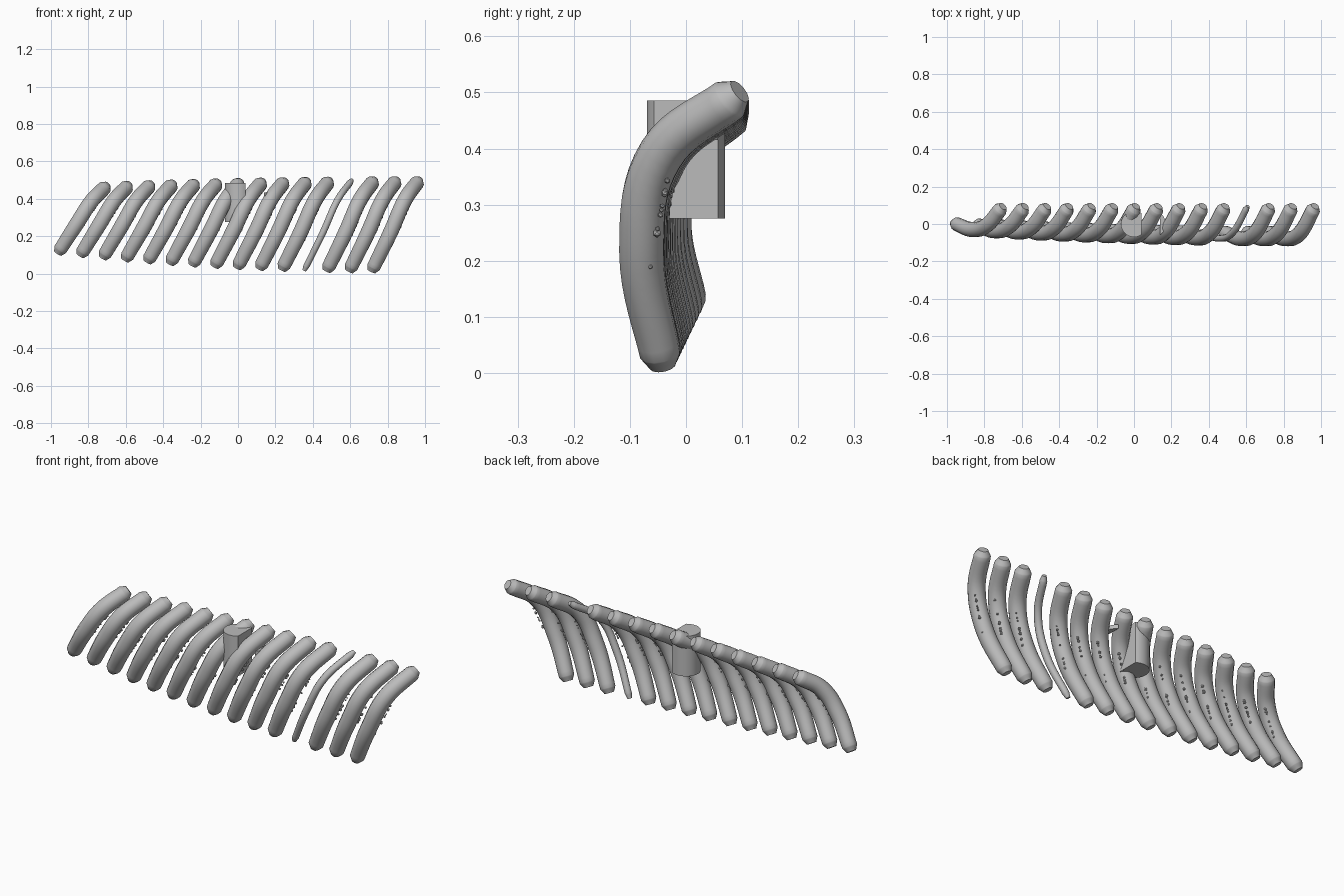
import bpy, bmesh, math, random
from mathutils import Vector

if "Cube" in bpy.data.objects:
    bpy.data.objects.remove(bpy.data.objects["Cube"])
random.seed(4)

grey = bpy.data.materials.new("plain grey")
grey.use_nodes = True
colour = (0.5, 0.5, 0.5, 1)
grey.diffuse_color = colour
grey.node_tree.nodes["Principled BSDF"].inputs["Base Color"].default_value = colour

COUNT, STEP, RADIUS = 15, 0.12, 0.039
THIN = 11  # position of the one slender rib

# Centre line of the first and the last rib, bottom to top
FIRST = [(-0.95, 0.0, 0.13), (-0.86, -0.03, 0.27), (-0.785, -0.005, 0.385), (-0.715, 0.078, 0.458)]
LAST = [(0.725, -0.046, 0.035), (0.815, -0.079, 0.22), (0.89, -0.045, 0.39), (0.958, 0.077, 0.487)]


def rib_path(i):
    """Blend the two end ribs; the change fades out along the row."""
    w = (1 - i / (COUNT - 1)) ** 2
    shift = Vector((STEP * (i - COUNT + 1), 0, 0))
    back = Vector((STEP * i, 0, 0))
    return [(Vector(a) + back).lerp(Vector(b) + shift, 1 - w) for a, b in zip(FIRST, LAST)]


def make_rib(i):
    pts = rib_path(i)
    size = 0.45 if i == THIN else 1.0
    # blunt rounded tips
    tip = 0.026
    pts.insert(0, pts[0] + (pts[0] - pts[1]).normalized() * tip)
    pts.append(pts[-1] + (pts[-1] - pts[-2]).normalized() * tip)
    scale = [0.6, 0.95, 1.05, 1.05, 1.0, 0.6]
    curve = bpy.data.curves.new("rib", "CURVE")
    curve.dimensions = "3D"
    curve.bevel_depth = RADIUS
    curve.bevel_resolution = 4
    curve.resolution_u = 8
    curve.use_fill_caps = True
    spline = curve.splines.new("BEZIER")
    spline.bezier_points.add(len(pts) - 1)
    for p, co, s in zip(spline.bezier_points, pts, scale):
        p.co = co
        p.radius = s * size
        p.handle_left_type = p.handle_right_type = "AUTO"
    curve.materials.append(grey)
    rib = bpy.data.objects.new("slender_rib" if i == THIN else f"rib_{i + 1}", curve)
    bpy.context.collection.objects.link(rib)
    select(rib)
    bpy.ops.object.convert(target="MESH")
    bpy.ops.object.shade_smooth_by_angle(angle=math.radians(50))


def select(obj):
    bpy.ops.object.select_all(action="DESELECT")
    obj.select_set(True)
    bpy.context.view_layer.objects.active = obj


def add_object(name, bm):
    mesh = bpy.data.meshes.new(name)
    bm.to_mesh(mesh)
    bm.free()
    mesh.materials.append(grey)
    obj = bpy.data.objects.new(name, mesh)
    bpy.context.collection.objects.link(obj)
    return obj


def arc_prism(name, start, end, shift, low, high):
    """Upright prism whose plan is a circle segment closed by a chord."""
    bm = bmesh.new()
    n = 24
    ring = []
    for k in range(n + 1):
        a = start + (end - start) * k / n
        ring.append(bm.verts.new((shift + 0.07 * math.cos(a), 0.07 * math.sin(a), low)))
    base = bm.faces.new(ring)
    top = bmesh.ops.extrude_face_region(bm, geom=[base])["geom"]
    bmesh.ops.translate(bm, vec=(0, 0, high - low),
                        verts=[g for g in top if isinstance(g, bmesh.types.BMVert)])
    bmesh.ops.recalc_face_normals(bm, faces=bm.faces)
    select(add_object(name, bm))
    bpy.ops.object.shade_smooth_by_angle(angle=math.radians(30))


for i in range(COUNT):
    make_rib(i)

# Peg with one flat side, and the thin offcut from that side
cut = math.acos(0.04 / 0.07)
arc_prism("flat_sided_peg", cut, 2 * math.pi - cut, 0, 0.275, 0.486)
arc_prism("peg_offcut", -cut, cut, 0.1, 0.415, 0.435)

# Small rough chips along the inner side of the ribs
bm = bmesh.new()
for i in range(COUNT):
    if i == THIN:
        continue
    pts = rib_path(i)
    for k in range(10):
        co = pts[1].lerp(pts[2], random.uniform(-0.2, 0.9))
        co += Vector((0.034, 0.019, -0.012))
        made = bmesh.ops.create_icosphere(bm, subdivisions=1, radius=random.uniform(0.004, 0.008))
        bmesh.ops.translate(bm, verts=made["verts"], vec=co)
add_object("rough_chips", bm)
